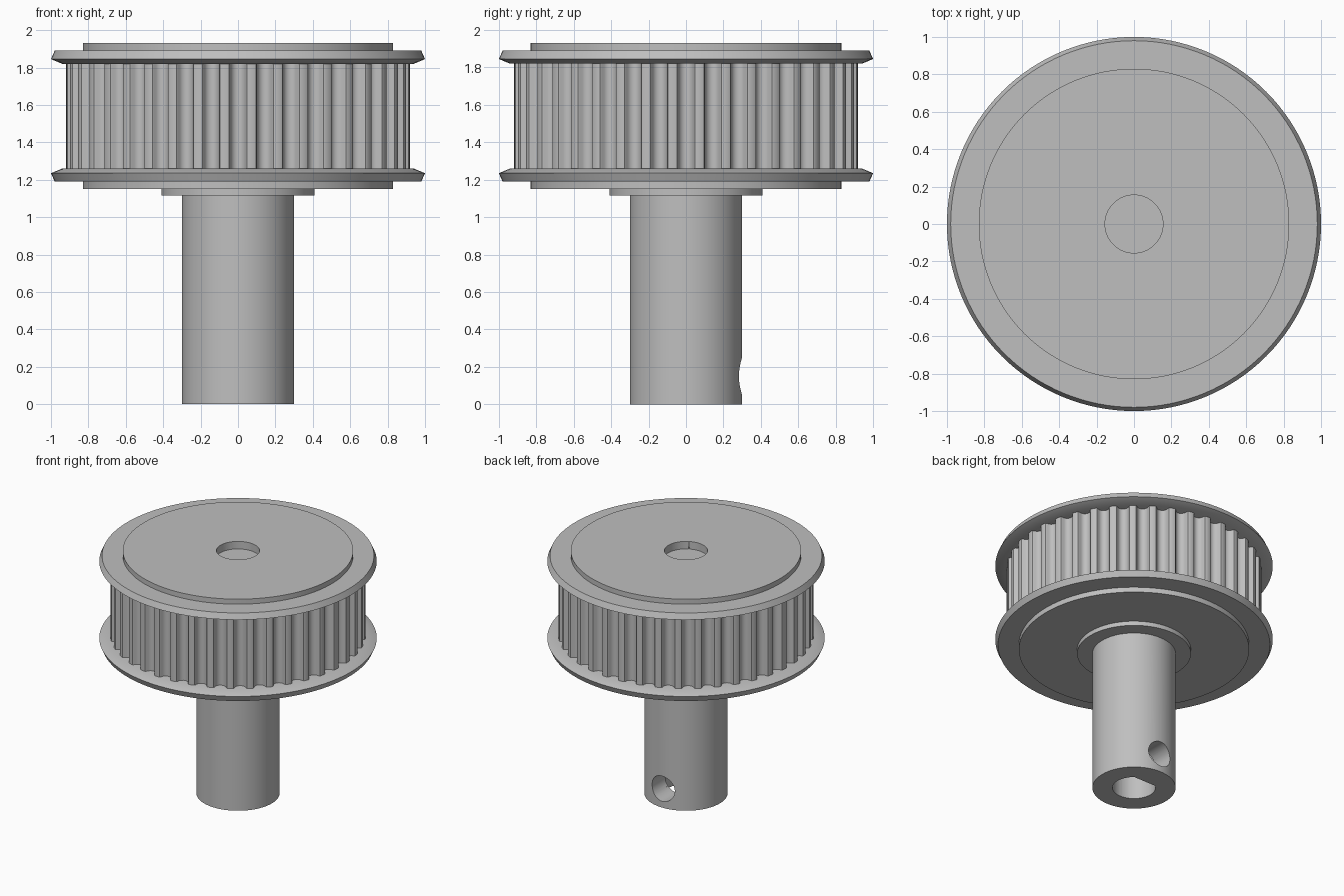
import bpy
import bmesh
from math import sin, cos, pi, asin, radians
from mathutils import Matrix

cube = bpy.data.objects.get("Cube")
if cube:
    bpy.data.objects.remove(cube, do_unlink=True)

steel = bpy.data.materials.new("plain_grey_metal")
steel.use_nodes = True
GREY = (0.52, 0.52, 0.52, 1)
steel.diffuse_color = GREY
steel.node_tree.nodes["Principled BSDF"].inputs["Base Color"].default_value = GREY


def finish(name, bm):
    bmesh.ops.remove_doubles(bm, verts=bm.verts, dist=1e-5)
    bmesh.ops.recalc_face_normals(bm, faces=bm.faces)
    mesh = bpy.data.meshes.new(name)
    bm.to_mesh(mesh)
    bm.free()
    mesh.materials.append(steel)
    obj = bpy.data.objects.new(name, mesh)
    bpy.context.collection.objects.link(obj)
    return obj


def lathe(name, profile, closed=False, steps=128):
    """Spin an (r, z) profile around the vertical axis."""
    bm = bmesh.new()
    verts = [bm.verts.new((r, 0, z)) for r, z in profile]
    pairs = list(zip(verts, verts[1:]))
    if closed:
        pairs.append((verts[-1], verts[0]))
    edges = [bm.edges.new(p) for p in pairs]
    bmesh.ops.spin(bm, geom=verts + edges, axis=(0, 0, 1), cent=(0, 0, 0),
                   angle=2 * pi, steps=steps)
    return finish(name, bm)


def prism(name, outline, z0, z1):
    """Extrude an (x, y) outline from z0 to z1."""
    bm = bmesh.new()
    face = bm.faces.new([bm.verts.new((x, y, z0)) for x, y in outline])
    out = bmesh.ops.extrude_face_region(bm, geom=[face])
    top = [g for g in out["geom"] if isinstance(g, bmesh.types.BMVert)]
    bmesh.ops.translate(bm, verts=top, vec=(0, 0, z1 - z0))
    return finish(name, bm)


def arc(r, a0, a1, n):
    return [(r * cos(a0 + (a1 - a0) * i / n), r * sin(a0 + (a1 - a0) * i / n))
            for i in range(n + 1)]


def cut(obj, cutter):
    mod = obj.modifiers.new("cut", "BOOLEAN")
    mod.operation = "DIFFERENCE"
    mod.solver = "EXACT"
    mod.object = cutter
    bpy.context.view_layer.update()
    graph = bpy.context.evaluated_depsgraph_get()
    mesh = bpy.data.meshes.new_from_object(obj.evaluated_get(graph))
    obj.modifiers.clear()
    obj.data = mesh


# Hub: shaft, collar and wide disc in one turned piece
HUB_R, BORE_R = 0.83, 0.155
hub = lathe("hub_and_shaft", [
    (0, 0), (0.3, 0), (0.3, 1.115), (0.41, 1.115), (0.41, 1.15),
    (HUB_R, 1.15), (HUB_R, 1.93), (0, 1.93)])

# Flat inside the lower bore
FLAT_Y = 0.12
a = asin(FLAT_Y / BORE_R)
bore_flat = prism("bore_flat", arc(BORE_R, a, pi - a, 16), 0, 0.6)

# Bore and set screw hole
bore = prism("bore_cutter", arc(BORE_R, 0, 2 * pi, 64)[:-1], -0.2, 2.2)
screw = prism("screw_cutter", arc(0.1, 0, 2 * pi, 48)[:-1], 0.02, 0.5)
screw.data.transform(Matrix.Translation((0, 0, 0.15)) @ Matrix.Rotation(-pi / 2, 4, "X"))
cut(hub, bore)
cut(hub, screw)
cut(bore_flat, screw)
for helper in (bore, screw):
    bpy.data.objects.remove(helper, do_unlink=True)

# Toothed rim: round-bottomed grooves between narrow lands
TEETH, TIP_R, GROOVE_R, DEPTH = 40, 0.92, 0.042, 0.052
outline = []
for k in range(TEETH):
    mid = 2 * pi * k / TEETH
    shape = [(-0.056, TIP_R), (-0.048, TIP_R - 0.003)]
    for i in range(9):
        t = radians(-85 + 170 * i / 8)
        shape.append((GROOVE_R * sin(t), TIP_R - DEPTH + GROOVE_R * (1 - cos(t))))
    shape += [(0.048, TIP_R - 0.003), (0.056, TIP_R)]
    for s, r in shape:
        ang = mid + s / TIP_R
        outline.append((r * cos(ang), r * sin(ang)))
rim = prism("toothed_rim", outline, 1.21, 1.87)

# Flanges, mirrored about the middle of the rim
MID_Z = 1.54
flanges = []
for name, side in (("lower_flange", -1), ("upper_flange", 1)):
    ring = [(0.8, 0.28), (0.94, 0.28), (1.0, 0.305), (0.98, 0.35), (0.8, 0.35)]
    flanges.append(lathe(name, [(r, MID_Z + side * h) for r, h in ring], closed=True))

# Smooth round walls, keep crisp edges
bpy.ops.object.select_all(action="DESELECT")
for obj in [hub, bore_flat, rim] + flanges:
    obj.select_set(True)
    bpy.context.view_layer.objects.active = obj
bpy.ops.object.shade_smooth_by_angle(angle=radians(25))
